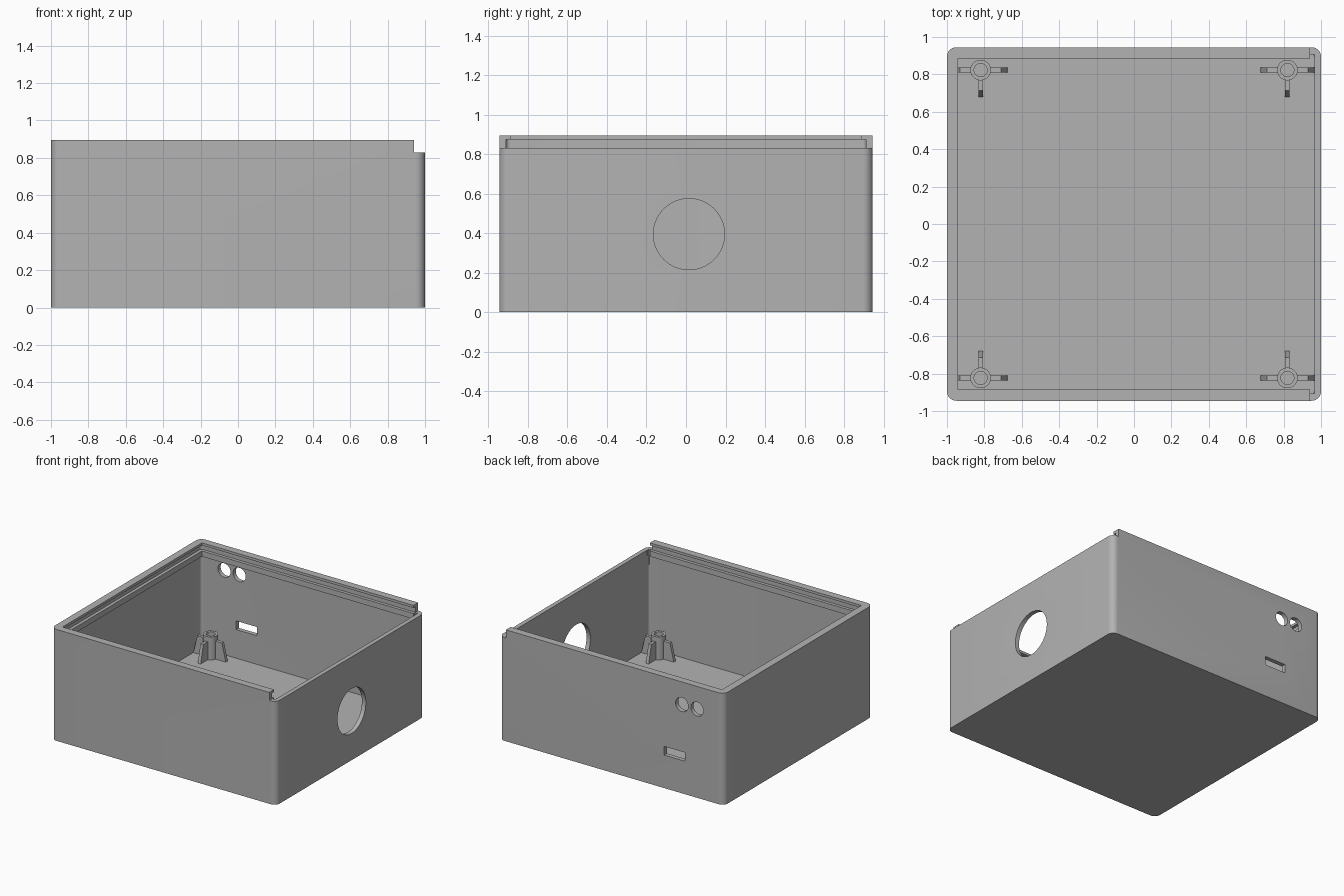
import bpy, bmesh, math
from mathutils import Matrix, Vector

if "Cube" in bpy.data.objects:
    bpy.data.objects.remove(bpy.data.objects["Cube"])

# One plain grey plastic
grey = bpy.data.materials.new("grey plastic")
grey.use_nodes = True
colour = (0.45, 0.45, 0.45, 1)
grey.diffuse_color = colour
grey.node_tree.nodes["Principled BSDF"].inputs["Base Color"].default_value = colour

WALL = 0.035
HX, HY = 1.0, 0.945          # outer half sizes
IX, IY = HX - WALL, HY - WALL  # inner half sizes
LX, LY = 0.94, 0.885         # inner edge of lip and ledge
TOP, RAIL, LIP, LEDGE = 0.895, 0.83, 0.875, 0.785


def to_object(name, bm):
    bmesh.ops.recalc_face_normals(bm, faces=bm.faces)
    mesh = bpy.data.meshes.new(name)
    bm.to_mesh(mesh)
    bm.free()
    mesh.materials.append(grey)
    ob = bpy.data.objects.new(name, mesh)
    bpy.context.collection.objects.link(ob)
    return ob


def block(name, x0, x1, y0, y1, z0, z1, radius=0):
    """Box between limits, with optional rounded upright edges."""
    bm = bmesh.new()
    bmesh.ops.create_cube(bm, size=1)
    for v in bm.verts:
        v.co = Vector(((x0 + x1) / 2 + v.co.x * (x1 - x0),
                       (y0 + y1) / 2 + v.co.y * (y1 - y0),
                       (z0 + z1) / 2 + v.co.z * (z1 - z0)))
    if radius:
        upright = [e for e in bm.edges if abs(e.verts[0].co.z - e.verts[1].co.z) > 1e-4]
        bmesh.ops.bevel(bm, geom=upright, offset=radius, segments=8,
                        profile=0.5, affect='EDGES')
    return to_object(name, bm)


def cylinder(name, centre, radius, depth, axis='Z', sides=48):
    bm = bmesh.new()
    turn = {'X': Matrix.Rotation(math.pi / 2, 4, 'Y'),
            'Y': Matrix.Rotation(math.pi / 2, 4, 'X'),
            'Z': Matrix.Identity(4)}[axis]
    bmesh.ops.create_cone(bm, cap_ends=True, segments=sides, radius1=radius,
                          radius2=radius, depth=depth,
                          matrix=Matrix.Translation(centre) @ turn)
    return to_object(name, bm)


def combine(ob, other, operation='DIFFERENCE'):
    other.hide_render = True
    mod = ob.modifiers.new("combine", 'BOOLEAN')
    mod.operation, mod.object, mod.solver = operation, other, 'EXACT'
    bpy.context.view_layer.objects.active = ob
    bpy.ops.object.modifier_apply(modifier=mod.name)
    bpy.data.objects.remove(other)


def smooth(ob):
    bpy.ops.object.select_all(action='DESELECT')
    ob.select_set(True)
    bpy.context.view_layer.objects.active = ob
    bpy.ops.object.shade_smooth_by_angle(angle=math.radians(30))


# Open box with a sliding-lid groove on three sides
box = block("box_shell", -HX, HX, -HY, HY, 0, TOP, 0.05)
cutters = [
    block("cavity", -IX, IX, -IY, IY, WALL, LEDGE, 0.02),
    block("mouth", -LX, IX, -LY, LY, 0.7, 1),
    block("ledge_end", LX, IX - 0.001, -IY + 0.005, IY - 0.005, 0.71, 0.85),
    block("lid_groove", -IX, 1.2, -IY, IY, RAIL, LIP, 0.02),
    block("lid_entry", LX, 1.2, -1.2, 1.2, RAIL, 1),
    # Cable hole, twin round holes and slot
    cylinder("cable_hole", (1, 0.015, 0.395), 0.18, 0.3, 'X', 64),
    cylinder("round_hole", (-0.625, HY, 0.713), 0.056, 0.2, 'Y'),
    cylinder("round_hole", (-0.76, HY, 0.713), 0.056, 0.2, 'Y'),
    block("slot_hole", -0.655, -0.468, 0.8, 1.1, 0.265, 0.335),
]
for cutter in cutters:
    combine(box, cutter)
smooth(box)


def rib(name, x, y, angle):
    """Upright fin with a flat top and a steep outer slope."""
    profile = [(0.042, 0.03), (0.145, 0.03), (0.11, 0.18), (0.042, 0.18)]
    bm = bmesh.new()
    face = bm.faces.new([bm.verts.new((r, -0.0125, z)) for r, z in profile])
    out = bmesh.ops.extrude_face_region(bm, geom=[face])
    bmesh.ops.translate(bm, vec=(0, 0.025, 0),
                        verts=[g for g in out["geom"] if isinstance(g, bmesh.types.BMVert)])
    bm.transform(Matrix.Translation((x, y, 0)) @ Matrix.Rotation(angle, 4, 'Z'))
    return to_object(name, bm)


# Four hollow screw posts, each with two side ribs and one inward rib
for end, sy in (("front", -1), ("back", 1)):
    for side, sx in (("right", -1), ("left", 1)):
        x, y = sx * 0.82, sy * 0.823
        post = cylinder(f"{end}_{side}_post", (x, y, 0.125), 0.055, 0.19)
        combine(post, cylinder("screw_hole", (x, y, 0.2), 0.035, 0.3))
        smooth(post)
        for i, angle in enumerate((0, math.pi, -sy * math.pi / 2)):
            rib(f"{end}_{side}_post_rib_{i + 1}", x, y, angle)
